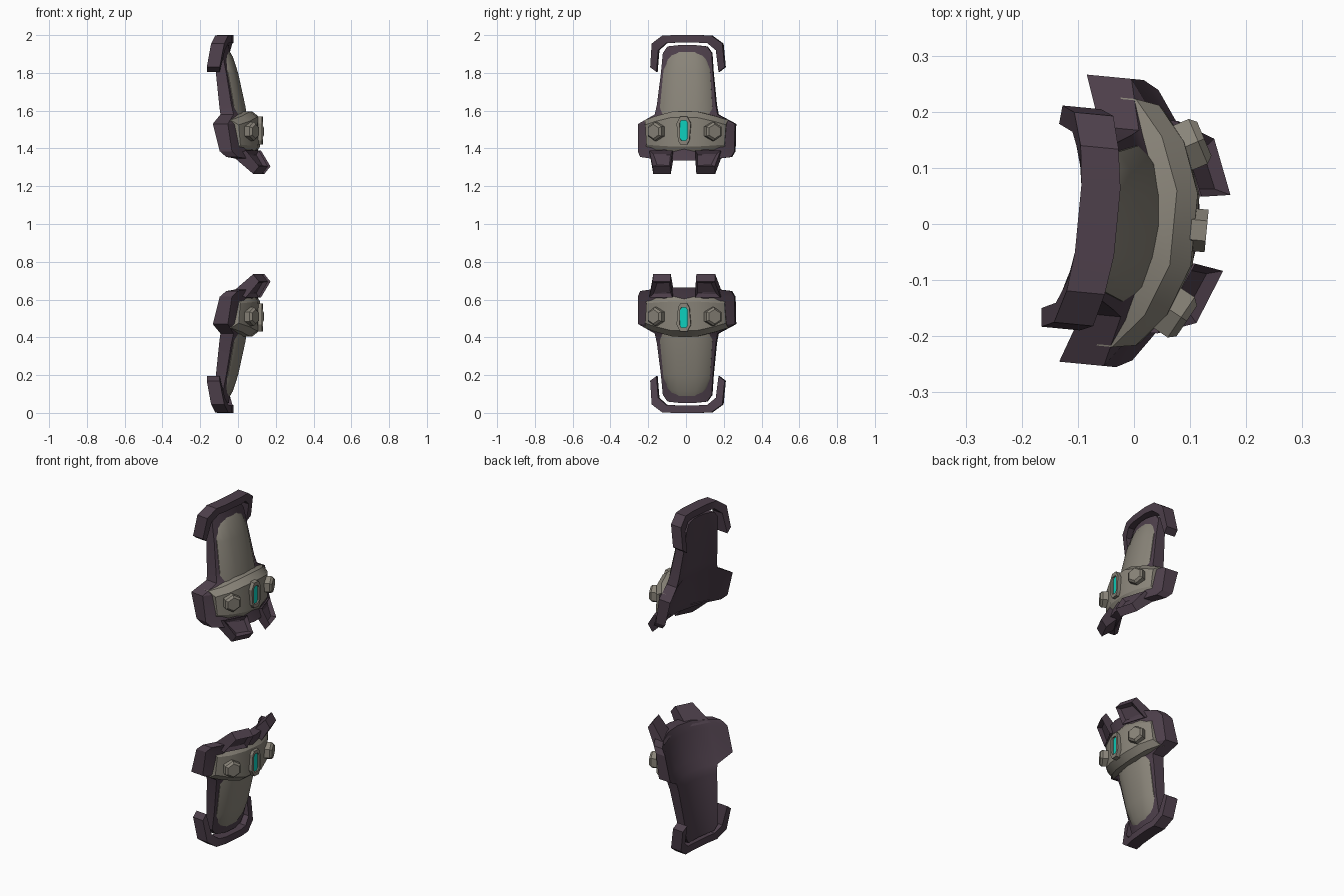
import bpy, bmesh, math
from mathutils import Matrix, Vector

if "Cube" in bpy.data.objects:
    bpy.data.objects.remove(bpy.data.objects["Cube"])

K = 1.7                                             # sideways curvature of the plates
TURN = Matrix.Rotation(math.radians(-5.5), 4, 'Z')  # slight turn of the whole set


def material(name, rgb):
    m = bpy.data.materials.new(name)
    m.diffuse_color = (*rgb, 1)
    m.use_nodes = True
    m.node_tree.nodes["Principled BSDF"].inputs["Base Color"].default_value = m.diffuse_color
    return m


DARK = material("dark_plum", (0.075, 0.05, 0.07))
GREY = material("warm_grey", (0.25, 0.23, 0.19))
TEAL = material("teal_glow", (0.004, 0.62, 0.50))


def finish(bm, name, mat, angle=25):
    """Make the upper part and its mirrored lower twin."""
    bmesh.ops.transform(bm, matrix=TURN, verts=bm.verts)
    flip = Matrix.Translation((0, 0, 2)) @ Matrix.Diagonal((1, 1, -1, 1))
    for side in ("upper", "lower"):
        if side == "lower":
            bmesh.ops.transform(bm, matrix=flip, verts=bm.verts)
        bmesh.ops.recalc_face_normals(bm, faces=bm.faces)
        me = bpy.data.meshes.new(side + "_" + name)
        bm.to_mesh(me)
        me.materials.append(mat)
        ob = bpy.data.objects.new(side + "_" + name, me)
        bpy.context.collection.objects.link(ob)
        bpy.ops.object.select_all(action='DESELECT')
        ob.select_set(True)
        bpy.context.view_layer.objects.active = ob
        bpy.ops.object.shade_smooth_by_angle(angle=math.radians(angle))
    bm.free()


def slab(name, mat, rows, cols, edge_drop=0.0, angle=25):
    """Curved slab; rows are (centre z, side z, half width, front x, thickness)."""
    bm = bmesh.new()
    front, back = [], []
    for zc, zs, w, c, t in rows:
        f, b = [], []
        for u in cols:
            y = u * w
            s = max(0, (abs(u) - 0.4) / 0.6)
            x = c - K * y * y
            z = zc + (zs - zc) * s
            f.append(bm.verts.new((x - (edge_drop if abs(u) == 1 else 0), y, z)))
            b.append(bm.verts.new((x - t, y, z)))
        front.append(f)
        back.append(b)
    n, m = len(rows), len(cols)
    for g in (front, back):
        for i in range(n - 1):
            for j in range(m - 1):
                bm.faces.new((g[i][j], g[i][j + 1], g[i + 1][j + 1], g[i + 1][j]))
    for i in (0, n - 1):
        for j in range(m - 1):
            bm.faces.new((front[i][j], front[i][j + 1], back[i][j + 1], back[i][j]))
    for j in (0, m - 1):
        for i in range(n - 1):
            bm.faces.new((front[i][j], front[i + 1][j], back[i + 1][j], back[i][j]))
    finish(bm, name, mat, angle)


def band(bm, outer, inner, closed):
    """Solid band between two paths of (front x, back x, y, z)."""
    rings = []
    for o, i in zip(outer, inner):
        rings.append([bm.verts.new(p) for p in (
            (o[0], o[2], o[3]), (o[1], o[2], o[3]), (i[1], i[2], i[3]), (i[0], i[2], i[3]))])
    for a in range(len(rings) if closed else len(rings) - 1):
        r, s = rings[a], rings[(a + 1) % len(rings)]
        for k in range(4):
            bm.faces.new((r[k], r[(k + 1) % 4], s[(k + 1) % 4], s[k]))
    if not closed:
        bm.faces.new(rings[0])
        bm.faces.new(rings[-1])


# Dark backing plate, narrow at the end and wide under the collar
slab("backing_plate", DARK, [
    (1.947, 1.94, 0.105, -0.05, 0.04), (1.905, 1.905, 0.130, -0.042, 0.045),
    (1.80, 1.80, 0.138, -0.017, 0.055), (1.63, 1.63, 0.157, 0.022, 0.065),
    (1.58, 1.58, 0.167, 0.04, 0.07), (1.535, 1.53, 0.257, 0.083, 0.08),
    (1.385, 1.385, 0.257, 0.105, 0.065), (1.335, 1.355, 0.242, 0.12, 0.06)],
    (-1, -0.7, -0.4, 0, 0.4, 0.7, 1))

# Long grey panel with bevelled rim
slab("long_panel", GREY, [
    (1.918, 1.90, 0.098, -0.048, 0.02), (1.885, 1.865, 0.118, -0.028, 0.03),
    (1.80, 1.80, 0.125, 0.0, 0.03), (1.62, 1.62, 0.139, 0.04, 0.03),
    (1.55, 1.55, 0.143, 0.05, 0.03)],
    (-1, -0.78, -0.4, 0, 0.4, 0.78, 1), 0.014, 35)

# Grey collar across the wide part
slab("collar", GREY, [
    (1.595, 1.55, 0.222, 0.078, 0.04), (1.565, 1.525, 0.215, 0.115, 0.075),
    (1.41, 1.42, 0.208, 0.118, 0.075), (1.38, 1.395, 0.213, 0.10, 0.05)],
    (-1, -0.72, -0.3, 0.3, 0.72, 1), 0.012)

# Dark hooked bumper around the narrow end
out_half = [(-0.03, -0.10, 0.06, 2.0), (-0.04, -0.108, 0.13, 1.998), (-0.055, -0.125, 0.188, 1.955),
            (-0.078, -0.147, 0.198, 1.83)]
in_half = [(-0.03, -0.10, 0.06, 1.96), (-0.04, -0.108, 0.11, 1.957), (-0.055, -0.125, 0.153, 1.92),
           (-0.082, -0.15, 0.165, 1.805)]


def both(half):
    return [(f, b, -y, z) for f, b, y, z in reversed(half)] + half


bm = bmesh.new()
band(bm, both(out_half), both(in_half), False)
finish(bm, "bumper", DARK)

# Two dark prongs with a recessed front pocket
bm = bmesh.new()
for s in (-1, 1):
    corners = []
    for y_top, y_tip in ((0.06, 0.068), (0.19, 0.165)):
        for x, z, y in ((0.122, 1.39, y_top), (0.174, 1.305, y_tip),
                        (0.142, 1.266, y_tip), (0.05, 1.36, y_top)):
            corners.append(bm.verts.new((x - K * y * y, s * y, z)))
    a, b = corners[:4], corners[4:]
    bm.faces.new(a)
    bm.faces.new(b)
    sides = [bm.faces.new((a[i], a[(i + 1) % 4], b[(i + 1) % 4], b[i])) for i in range(4)]
    bmesh.ops.recalc_face_normals(bm, faces=bm.faces)
    bmesh.ops.inset_individual(bm, faces=[sides[0]], thickness=0.024, depth=-0.018)
finish(bm, "prongs", DARK)

# Hexagonal bolts on the collar, square to its curved face
bm = bmesh.new()
for s in (-1, 1):
    normal = Vector((1, s * 0.54, 0)).normalized()
    spin = normal.to_track_quat('Z', 'Y').to_matrix().to_4x4()
    base = Vector((0.082, s * 0.148, 1.49))
    for r1, r2, depth, off in ((0.05, 0.05, 0.04, 0.0), (0.05, 0.038, 0.012, 0.026)):
        bmesh.ops.create_cone(bm, cap_ends=True, segments=6, radius1=r1, radius2=r2, depth=depth,
                              matrix=Matrix.Translation(base + normal * off) @ spin)
finish(bm, "bolts", GREY)

# Raised gem frame and the gem sunk inside it
shape = [(0.018, 0.078), (0.038, 0.04), (0.03, -0.05), (0.018, -0.07)]
shape += [(-y, z) for y, z in reversed(shape)]
gem = [(0.013, 0.053), (0.021, 0.038), (0.02, -0.04), (0.012, -0.053)]
gem += [(-y, z) for y, z in reversed(gem)]
bm = bmesh.new()
band(bm, [(0.13, 0.10, y, 1.492 + z) for y, z in shape],
     [(0.13, 0.10, y, 1.495 + z) for y, z in gem], True)
finish(bm, "gem_frame", GREY)
bm = bmesh.new()
face = bm.faces.new([bm.verts.new((0.12, y, 1.495 + z)) for y, z in gem])
ext = bmesh.ops.extrude_face_region(bm, geom=[face])
bmesh.ops.translate(bm, vec=(-0.008, 0, 0),
                    verts=[v for v in ext["geom"] if isinstance(v, bmesh.types.BMVert)])
finish(bm, "gem", TEAL)
